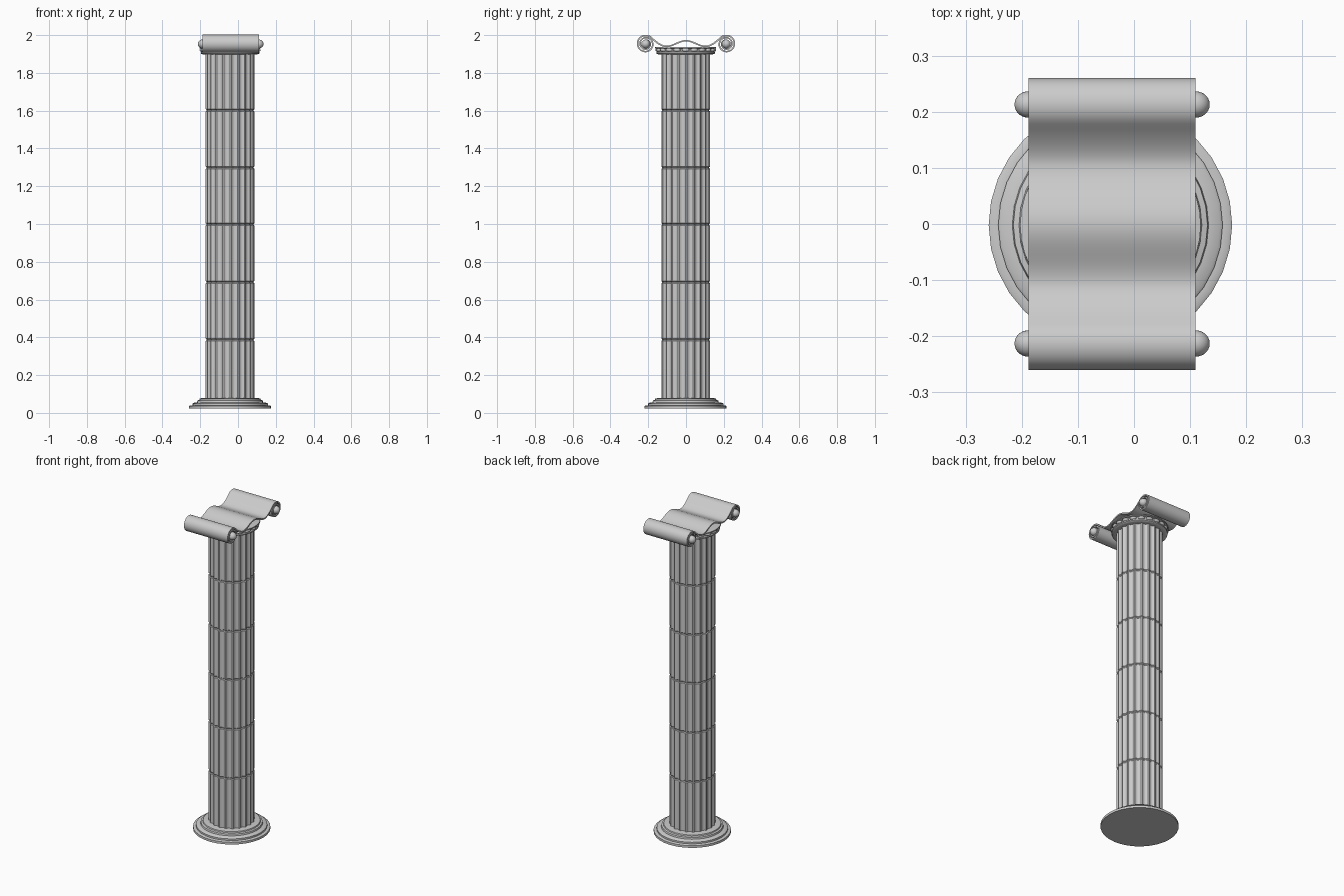
import bpy, bmesh, math
from mathutils import Matrix, Vector

if "Cube" in bpy.data.objects:
    bpy.data.objects.remove(bpy.data.objects["Cube"])

CX, CY = -0.042, -0.002   # column axis


def finish(name, bm, angle=35):
    bmesh.ops.recalc_face_normals(bm, faces=bm.faces)
    me = bpy.data.meshes.new(name)
    bm.to_mesh(me)
    bm.free()
    ob = bpy.data.objects.new(name, me)
    bpy.context.collection.objects.link(ob)
    bpy.ops.object.select_all(action='DESELECT')
    ob.select_set(True)
    bpy.context.view_layer.objects.active = ob
    bpy.ops.object.shade_smooth_by_angle(angle=math.radians(angle))
    return ob


def stack(name, section, levels, angle=35):
    """Stack copies of a unit section: levels are (scale, z), capped at both ends."""
    bm = bmesh.new()
    rings = [[bm.verts.new((CX + x * s, CY + y * s, z)) for x, y in section]
             for s, z in levels]
    n = len(section)
    for a, b in zip(rings, rings[1:]):
        for i in range(n):
            j = (i + 1) % n
            bm.faces.new((a[i], a[j], b[j], b[i]))
    bm.faces.new(rings[0][::-1])
    bm.faces.new(rings[-1])
    return finish(name, bm, angle)


def circle(n):
    return [(math.cos(2 * math.pi * i / n), math.sin(2 * math.pi * i / n)) for i in range(n)]


# Stepped round base
stack("base", circle(32), [
    (0.217, 0.022), (0.217, 0.036), (0.212, 0.039), (0.200, 0.039), (0.200, 0.049),
    (0.195, 0.053), (0.175, 0.056), (0.173, 0.066), (0.163, 0.069), (0.161, 0.076),
    (0.150, 0.078)])

# Fluted shaft made of six drums with narrow joints
FLUTES, STEPS = 20, 6
section = []
for i in range(FLUTES * STEPS):
    t = (i % STEPS) / STEPS
    # narrow flat ridge followed by a rounded hollow
    r = 1 - 0.075 * math.sin(math.pi * max(0, (t - 1 / STEPS) / (1 - 1 / STEPS))) ** 0.8
    a = 2 * math.pi * i / (FLUTES * STEPS)
    section.append((r * math.cos(a), r * math.sin(a)))
R = 0.129
levels = [(R, 0.074)]
for z in (0.387, 0.692, 0.998, 1.298, 1.602):
    levels += [(R, z - 0.006), (R * 0.965, z - 0.002), (R * 0.965, z + 0.002), (R, z + 0.006)]
levels.append((R, 1.905))
stack("fluted_shaft", section, levels)

# Round capital plate
stack("capital_plate", circle(40), [
    (0.135, 1.898), (0.150, 1.899), (0.155, 1.903), (0.155, 1.910), (0.148, 1.914),
    (0.148, 1.927), (0.161, 1.930), (0.161, 1.936), (0.150, 1.938)])

# Ring of egg ornaments around the capital
bm = bmesh.new()
for i in range(20):
    a = 2 * math.pi * i / 20
    m = (Matrix.Translation((CX + 0.147 * math.cos(a), CY + 0.147 * math.sin(a), 1.921))
         @ Matrix.Rotation(a, 4, 'Z') @ Matrix.Diagonal((0.014, 0.020, 0.010, 1)))
    bmesh.ops.create_uvsphere(bm, u_segments=12, v_segments=8, radius=1, matrix=m)
finish("capital_eggs", bm, 60)

# Centre line of half the scroll sheet: hump, dip, rise, then inward spiral
VY, VZ = 0.213, 1.953
half = []
for i in range(13):
    t = i / 12
    half.append((0.105 * t, 1.955 + 0.015 * math.cos(math.pi * t)))
A0 = math.radians(135)
R0 = 0.045
end = Vector((VY + R0 * math.cos(A0), VZ + R0 * math.sin(A0)))
start = Vector(half[-1])
d0, d1 = Vector((0.07, 0)), Vector((0.07, 0.07))
for i in range(1, 9):
    t = i / 8
    p = (start * (2*t**3 - 3*t**2 + 1) + d0 * (t**3 - 2*t**2 + t)
         + end * (3*t**2 - 2*t**3) + d1 * (t**3 - t**2))
    half.append(tuple(p))
TURN = 2.1
for i in range(1, 64):
    t = i / 63
    a = A0 - t * TURN * 2 * math.pi
    r = R0 - 0.024 * max(0, (t - 0.12) / 0.88)
    half.append((VY + r * math.cos(a), VZ + r * math.sin(a)))
path = [Vector((-y, z)) for y, z in half[:0:-1]] + [Vector(p) for p in half]

# Rolled scroll sheet with thickness, spanning the column
X0, X1, T = -0.188, 0.110, 0.004
bm = bmesh.new()
rows = []
for i, p in enumerate(path):
    d = (path[min(i + 1, len(path) - 1)] - path[max(i - 1, 0)]).normalized()
    n = Vector((-d.y, d.x)) * T
    rows.append([bm.verts.new((x, q.x, q.y))
                 for x, q in ((X0, p + n), (X1, p + n), (X1, p - n), (X0, p - n))])
for a, b in zip(rows, rows[1:]):
    for k in range(4):
        bm.faces.new((a[k], a[(k + 1) % 4], b[(k + 1) % 4], b[k]))
bm.faces.new(rows[0])
bm.faces.new(rows[-1][::-1])
finish("scroll_sheet", bm, 40)

# Rounded eyes, with a core rod, in the middle of each volute
for side, label in ((-1, "front"), (1, "back")):
    bm = bmesh.new()
    c = Vector(((X0 + X1) / 2, side * VY, VZ))
    bmesh.ops.create_cone(bm, cap_ends=True, segments=24, radius1=0.019, radius2=0.019,
                          depth=X1 - X0 - 0.01,
                          matrix=Matrix.Translation(c) @ Matrix.Rotation(math.pi / 2, 4, 'Y'))
    for x in (X0, X1):
        m = (Matrix.Translation((x, c.y, c.z)) @ Matrix.Diagonal((0.025, 0.0235, 0.0235, 1))
             @ Matrix.Rotation(math.pi / 2, 4, 'Y'))
        bmesh.ops.create_uvsphere(bm, u_segments=24, v_segments=14, radius=1, matrix=m)
    finish(label + "_scroll_eyes", bm, 50)
